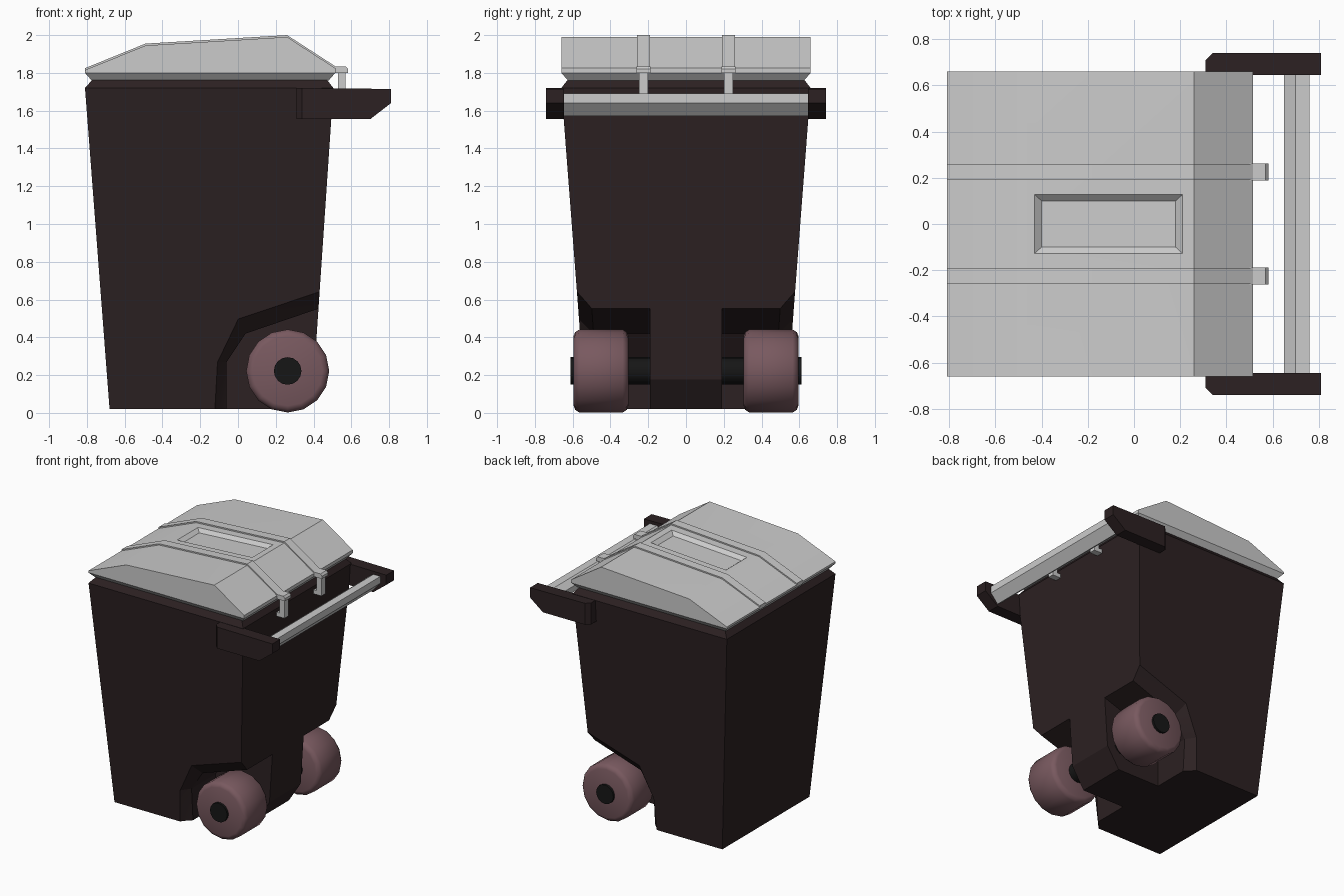
import bpy, bmesh, math
from mathutils import Vector

if "Cube" in bpy.data.objects:
    bpy.data.objects.remove(bpy.data.objects["Cube"])


def material(name, rgb):
    m = bpy.data.materials.new(name)
    m.diffuse_color = (*rgb, 1)
    m.use_nodes = True
    m.node_tree.nodes["Principled BSDF"].inputs["Base Color"].default_value = m.diffuse_color
    return m


DARK = material("dark_plastic", (0.025, 0.015, 0.016))
RUBBER = material("wheel_rubber", (0.19, 0.10, 0.115))
BLACK = material("black_axle", (0.008, 0.008, 0.008))


def finish(name, bm, mat=None, angle=30):
    bmesh.ops.recalc_face_normals(bm, faces=bm.faces)
    me = bpy.data.meshes.new(name)
    bm.to_mesh(me)
    bm.free()
    me.shade_smooth()
    me.set_sharp_from_angle(angle=math.radians(angle))
    ob = bpy.data.objects.new(name, me)
    bpy.context.collection.objects.link(ob)
    if mat:
        me.materials.append(mat)
    return ob


def loft(rings):
    """Closed skin through rings of equal point count."""
    bm = bmesh.new()
    vs = [[bm.verts.new(p) for p in r] for r in rings]
    n = len(rings[0])
    for a, b in zip(vs, vs[1:]):
        for i in range(n):
            bm.faces.new((a[i], a[(i + 1) % n], b[(i + 1) % n], b[i]))
    bm.faces.new(vs[0])
    bm.faces.new(vs[-1])
    bmesh.ops.recalc_face_normals(bm, faces=bm.faces)
    return bm


def prism(pts, y0, y1):
    return loft([[(x, y, z) for x, z in pts] for y in (y0, y1)])


def rect(x0, x1, y, z):
    return [(x0, -y, z), (x1, -y, z), (x1, y, z), (x0, y, z)]


def cut(ob, cutters):
    for c in cutters:
        c.hide_render = True
        m = ob.modifiers.new("cut", 'BOOLEAN')
        m.operation = 'DIFFERENCE'
        m.solver = 'EXACT'
        m.object = c
    dg = bpy.context.evaluated_depsgraph_get()
    me = bpy.data.meshes.new_from_object(ob.evaluated_get(dg))
    ob.modifiers.clear()
    ob.data = me
    me.shade_smooth()
    me.set_sharp_from_angle(angle=math.radians(25))
    for c in cutters:
        bpy.data.objects.remove(c)


# Tapered bin body with inset rim
body = finish("bin_body", loft([
    rect(-0.68, 0.39, 0.53, 0.02),
    rect(-0.81, 0.505, 0.66, 1.72),
    rect(-0.77, 0.47, 0.625, 1.765)]), DARK)

# Wheel wells with flared edge, and the slanted foot of the back spine
inner = [(-0.06, -0.1), (-0.06, 0.27), (0.04, 0.42), (0.7, 0.645), (0.7, -0.1)]
outer = [(-0.13, -0.1), (-0.11, 0.27), (0.0, 0.50), (0.7, 0.735), (0.7, -0.1)]
cutters = []
for s in (-1, 1):
    bm = loft([[(x, s * 0.19, z) for x, z in inner],
               [(x, s * (0.46 + 0.07 * z), z) for x, z in inner],
               [(x, s * (0.53 + 0.079 * z), z) for x, z in outer],
               [(x, s * 0.8, z) for x, z in outer]])
    bmesh.ops.triangulate(bm, faces=bm.faces)
    cutters.append(finish("well_cutter", bm))
cutters.append(finish("foot_cutter", prism(
    [(0.42, 0.206), (0.261, -0.04), (0.6, -0.04), (0.6, 0.206)], -0.3, 0.3)))
cut(body, cutters)

# Lid with chamfered underside
top = [(-0.81, 1.815), (-0.49, 1.945), (0.26, 1.99), (0.515, 1.825)]
bm = prism([(-0.81, 1.80)] + top + [(0.515, 1.80)], -0.66, 0.66)
under = [f for f in bm.faces if f.normal.z < -0.9]
ext = bmesh.ops.extrude_discrete_faces(bm, faces=under)
for v in ext["faces"][0].verts:
    v.co += Vector((-math.copysign(0.035, v.co.x), -math.copysign(0.035, v.co.y), -0.04))
lid = finish("lid", bm)

# Sunken panel following the lid slope
slope = 0.045 / 0.75


def sloped(x0, x1, y, dz):
    return [(x, yy, 1.945 + slope * (x + 0.49) + dz) for x, yy, _ in rect(x0, x1, y, 0)]


cut(lid, [finish("panel_cutter", loft([
    sloped(-0.40, 0.18, 0.10, -0.025),
    sloped(-0.43, 0.21, 0.127, 0.0),
    sloped(-0.43, 0.21, 0.127, 0.05)]))])

for s, side in ((-1, "right"), (1, "left")):
    # Raised strap over the lid
    strap = [(x, z + 0.01) for x, z in top]
    base = [(x, z - 0.02) for x, z in reversed(top)]
    finish(f"lid_strap_{side}", prism(strap + base, s * 0.19, s * 0.26))

    # Hinge: cap, stem and hooked foot
    bm = prism([(0.50, 1.80), (0.50, 1.835), (0.57, 1.835), (0.583, 1.82), (0.583, 1.80)],
               s * 0.188, s * 0.262)
    finish(f"hinge_cap_{side}", bm)
    finish(f"hinge_stem_{side}", prism(
        [(0.53, 1.81), (0.57, 1.81), (0.57, 1.66), (0.48, 1.66), (0.48, 1.69), (0.53, 1.69)],
        s * 0.20, s * 0.25))

    # Handle bracket, outer front corner chamfered
    bm = prism([(0.31, 1.555), (0.31, 1.72), (0.81, 1.715), (0.81, 1.64), (0.70, 1.555)],
               s * 0.645, s * 0.74)
    edges = [e for e in bm.edges
             if all(v.co.x < 0.32 and abs(v.co.y) > 0.7 for v in e.verts)]
    bmesh.ops.bevel(bm, geom=edges, offset=0.03, segments=1, affect='EDGES')
    finish(f"handle_bracket_{side}", bm, DARK, 20)

    # Wheel and axle, turned around the y direction
    def turned(name, profile, n, mat):
        rings = [[(0.263 + r * math.cos(2 * math.pi * i / n), s * y,
                   0.222 + r * math.sin(2 * math.pi * i / n)) for i in range(n)]
                 for y, r in profile]
        finish(name, loft(rings), mat, 40)

    turned(f"wheel_{side}", [(0.305, 0.185), (0.313, 0.205), (0.335, 0.22),
                             (0.565, 0.22), (0.587, 0.205), (0.595, 0.185)], 16, RUBBER)
    turned(f"axle_{side}", [(0.15, 0.073), (0.612, 0.073)], 16, BLACK)

# Handle bar
finish("handle_bar", prism([(0.65, 1.61), (0.65, 1.655), (0.70, 1.692), (0.76, 1.692),
                            (0.76, 1.64), (0.70, 1.572)], -0.66, 0.66))
